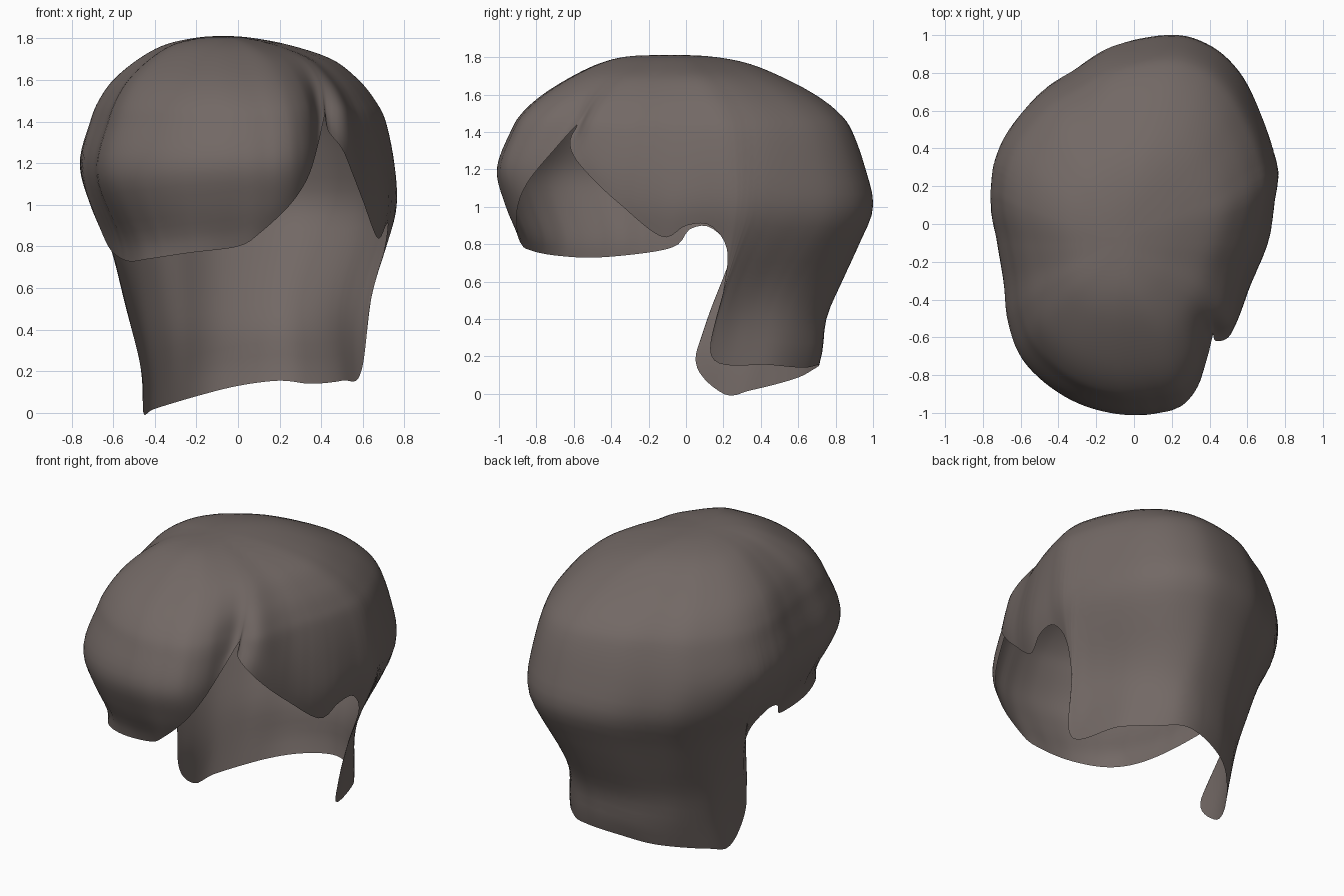
import bpy, math
from mathutils import Vector

if "Cube" in bpy.data.objects:
    bpy.data.objects.remove(bpy.data.objects["Cube"])

# Plan outline of the hair at its widest, as seen from above
OUTLINE = [(.2, 1), (-.1, .95), (-.33, .82), (-.52, .69), (-.7, .45), (-.76, .18), (-.71, -.1),
           (-.67, -.3), (-.65, -.5), (-.57, -.7), (-.35, -.9), (-.1, -1), (.12, -1), (.27, -.97),
           (.38, -.87), (.5, -.69), (.58, -.52), (.63, -.3), (.7, -.08), (.76, .2), (.73, .4),
           (.66, .6), (.55, .8), (.4, .94)]

# Height levels: z, left, right, front, back extents
LEVELS = [(1.812, -.07, -.07, -.08, -.08), (1.805, -.19, .05, -.3, .12), (1.77, -.35, .24, -.45, .32),
          (1.7, -.48, .45, -.6, .5), (1.6, -.6, .58, -.76, .69), (1.5, -.67, .66, -.87, .82),
          (1.4, -.71, .71, -.93, .89), (1.2, -.76, .75, -1, .96), (1.0, -.71, .76, -.95, 1),
          (.8, -.62, .71, -.87, .93), (.6, -.56, .65, -.86, .85), (.4, -.51, .61, -.86, .77),
          (.2, -.47, .59, -.86, .745), (0, -.46, .57, -.86, .68)]

# Lower edge: fringe, parting, right side, ear, nape, left ear
RIM = [(0, -.88, .8), (.1, -.9, .86), (.25, -.9, 1), (.34, -.84, 1.14), (.39, -.7, 1.31),
       (.42, -.58, 1.44), (.43, -.62, 1.36), (.5, -.6, 1.27), (.55, -.5, 1.15), (.6, -.36, 1.02),
       (.67, -.13, .84), (.71, 0, .9), (.72, .13, .9), (.7, .22, .77), (.64, .2, .55),
       (.59, .14, .19), (.5, .45, .155), (.35, .63, .14), (.2, .71, .155), (0, .68, .13),
       (-.2, .58, .08), (-.4, .35, .02), (-.455, .2, 0), (-.46, .05, .19), (-.55, .21, .55),
       (-.6, .23, .77), (-.66, .13, .89), (-.66, .02, .88), (-.61, -.08, .78), (-.53, -.45, .73),
       (-.43, -.7, .74), (-.23, -.84, .77)]

# Where the sweep starts on the crown, in degrees, for chosen rim points
ANCHORS = [(0, -90), (12, 12), (19, 90), (26, 167), (32, 270)]


def spline(pts, steps, closed):
    """Smooth curve through points of any dimension."""
    n, out = len(pts), []
    get = lambda i: pts[i % n] if closed else pts[max(0, min(n - 1, i))]
    for i in range(n if closed else n - 1):
        for k in range(steps):
            t = k / steps
            out.append(tuple(.5 * (2 * b + (c - a) * t + (2 * a - 5 * b + 4 * c - d) * t * t
                                   + (3 * b - a - 3 * c + d) * t ** 3)
                             for a, b, c, d in zip(get(i - 1), get(i), get(i + 1), get(i + 2))))
    return out if closed else out + [pts[-1]]


polar = sorted((math.atan2(y, x), math.hypot(x, y)) for x, y in spline(OUTLINE, 8, True))
polar = [(polar[-1][0] - math.tau, polar[-1][1])] + polar + [(polar[0][0] + math.tau, polar[0][1])]
levels = spline(LEVELS, 16, False)


def radius(th):
    th = (th + math.pi) % math.tau - math.pi
    for (a, ra), (b, rb) in zip(polar, polar[1:]):
        if a <= th <= b:
            return ra + (rb - ra) * (th - a) / max(b - a, 1e-9)
    return polar[0][1]


def frame(u):
    """Section centre and scales at level u."""
    i = min(int(u), len(levels) - 2)
    z, l, r, f, b = (p + (q - p) * (u - i) for p, q in zip(levels[i], levels[i + 1]))
    k = max(0, (z - 1.4) / .412)
    cx, cy = -.07 * k, -.08 * k
    return z, cx, cy, (cx - l) / .76, (r - cx) / .76, cy - f, b - cy


def bump(th, centre, width):
    d = (math.degrees(th) - centre + 180) % 360 - 180
    return math.exp(-(d / width) ** 2)


def ramp(x):
    x = max(0, min(1, x))
    return x * x * (3 - 2 * x)


def surface(th, u):
    z, cx, cy, l, r, f, b = frame(u)
    # crease where the fringe parts from the right side
    rad = radius(th) - .12 * ramp((1.76 - z) / .4) * bump(th, -54, 8)
    # rounder nape and fringe corners low down
    rad *= 1 - .12 * ramp((.95 - z) / .5) * bump(th, 48, 25)
    rad *= 1 - .11 * ramp((1.15 - z) / .4) * bump(th, -138, 30)
    x, y = rad * math.cos(th), rad * math.sin(th)
    return Vector((cx + x * (r if x > 0 else l), cy + y * (b if y > 0 else f), z))


# Resample the rim evenly along its length
N, ROWS = 200, 40
dense = [Vector(p) for p in spline(RIM, 10, True)]
dense.append(dense[0])
length = [0]
for p, q in zip(dense, dense[1:]):
    length.append(length[-1] + (q - p).length)
rim, i = [], 0
for j in range(N):
    s = length[-1] * j / N
    while length[i + 1] < s:
        i += 1
    pos = dense[i].lerp(dense[i + 1], (s - length[i]) / (length[i + 1] - length[i]))
    for (ka, a), (kb, b) in zip(ANCHORS, ANCHORS[1:]):
        la, lb = length[ka * 10], length[kb * 10]
        if la <= s <= lb:
            start = math.radians(a + (b - a) * (s - la) / (lb - la))
    rim.append((pos, start))

# Sweep meridians from crown to rim
verts, faces = [surface(0, 0)], []
for p, start in rim:
    u = float(min(range(len(levels)), key=lambda k: abs(levels[k][0] - p.z)))
    z, cx, cy, l, r, f, b = frame(u)
    dx, dy = p.x - cx, p.y - cy
    end = math.atan2(dy / (b if dy > 0 else f), dx / (r if dx > 0 else l))
    turn = (end - start + math.pi) % math.tau - math.pi
    fix = p - surface(end, u)
    for k in range(1, ROWS + 1):
        s = k / ROWS
        verts.append(surface(start + turn * s ** 1.9, u * s) + fix * s ** 5)
for j in range(N):
    a, b = 1 + j * ROWS, 1 + (j + 1) % N * ROWS
    faces.append((0, a, b))
    faces += [(a + k, a + k + 1, b + k + 1, b + k) for k in range(ROWS - 1)]

# Hair shell
mesh = bpy.data.meshes.new("hair_shell")
mesh.from_pydata(verts, [], faces)
hair = bpy.data.objects.new("hair_shell", mesh)
bpy.context.collection.objects.link(hair)
mat = bpy.data.materials.new("hair_brown")
mat.diffuse_color = (.17, .14, .13, 1)
mat.use_nodes = True
mat.node_tree.nodes["Principled BSDF"].inputs["Base Color"].default_value = mat.diffuse_color
mesh.materials.append(mat)
mesh.shade_smooth()
